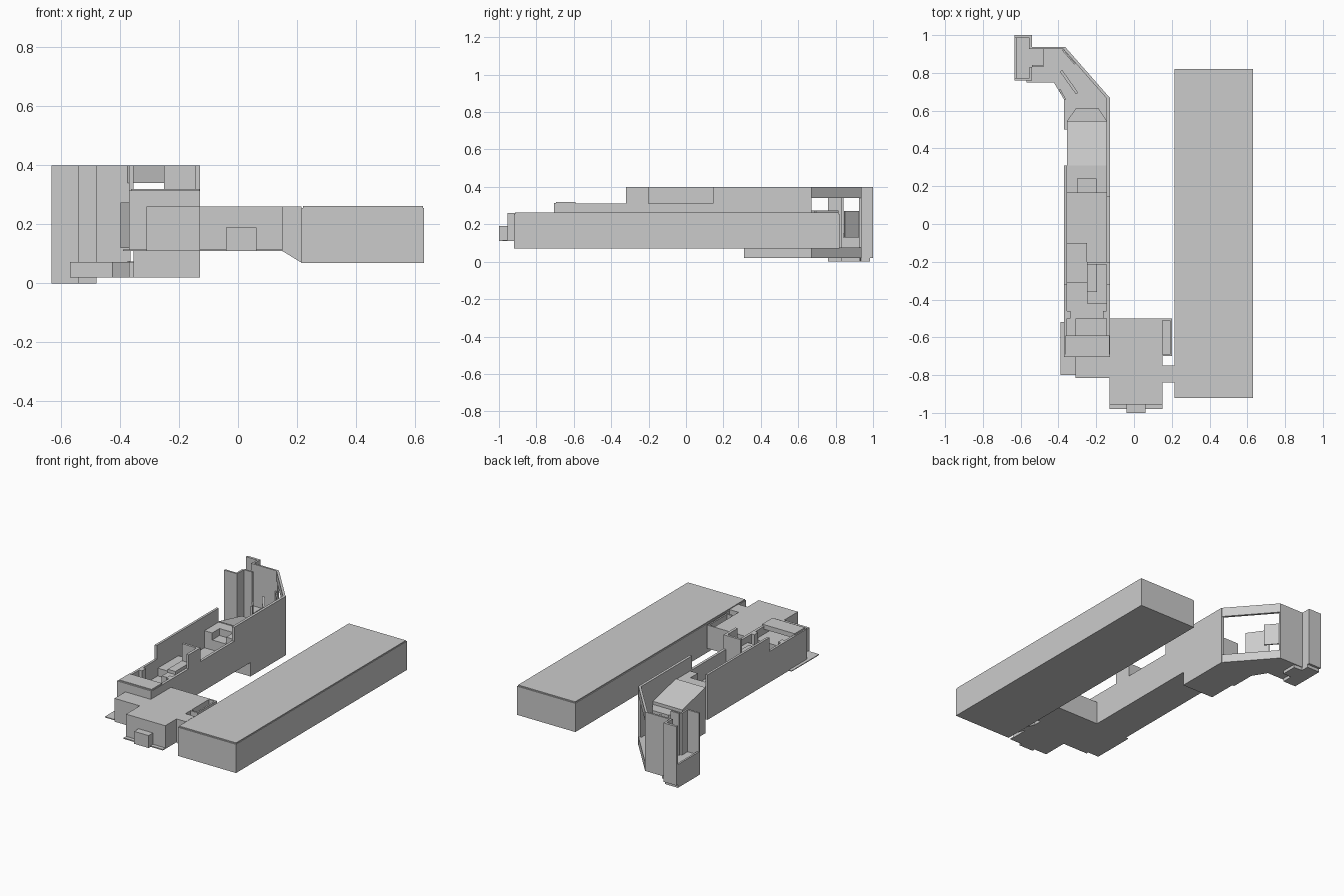
import bpy, bmesh
from mathutils import Vector


def finish(name, bm):
    bmesh.ops.recalc_face_normals(bm, faces=bm.faces)
    me = bpy.data.meshes.new(name)
    bm.to_mesh(me)
    bm.free()
    ob = bpy.data.objects.new(name, me)
    bpy.context.collection.objects.link(ob)
    return ob


def extrude(name, pts, vec):
    bm = bmesh.new()
    f = bm.faces.new([bm.verts.new(p) for p in pts])
    r = bmesh.ops.extrude_face_region(bm, geom=[f])
    verts = [g for g in r['geom'] if isinstance(g, bmesh.types.BMVert)]
    bmesh.ops.translate(bm, vec=Vector(vec), verts=verts)
    return finish(name, bm)


def prism(name, plan, z0, z1):
    return extrude(name, [(x, y, z0) for x, y in plan], (0, 0, z1 - z0))


def box(name, x0, x1, y0, y1, z0, z1):
    return prism(name, [(x0, y0), (x1, y0), (x1, y1), (x0, y1)], z0, z1)


def wall(name, a, b, t, z0, z1):
    # straight wall from a to b, thickened to the left of its direction
    a, b = Vector(a), Vector(b)
    d = (b - a).normalized()
    n = Vector((-d.y, d.x)) * t
    return prism(name, [a, b, b + n, a + n], z0, z1)


# large right block with slightly inset roof
box("right_block", 0.215, 0.63, -0.92, 0.82, 0.07, 0.255)
box("right_block_roof", 0.22, 0.627, -0.915, 0.815, 0.255, 0.262)

# central connector
box("connector_hall", -0.31, 0.15, -0.815, -0.5, 0.11, 0.26)
box("connector_front", -0.13, 0.15, -0.955, -0.8, 0.11, 0.26)
box("front_plinth", -0.13, 0.15, -0.98, -0.95, 0.11, 0.117)
box("porch", -0.04, 0.062, -1.0, -0.95, 0.11, 0.19)
box("side_plate", -0.39, -0.3, -0.8, -0.52, 0.11, 0.115)
extrude("link_passage", [(0.15, -0.84, 0.11), (0.216, -0.84, 0.07),
                         (0.216, -0.84, 0.26), (0.15, -0.84, 0.26)], (0, 0.09, 0))

# recessed light well beside the connector
box("well_floor", 0.15, 0.2, -0.7, -0.5, 0.11, 0.22)
box("well_rim", 0.19, 0.2, -0.7, -0.5, 0.22, 0.26)
for i, y in enumerate((-0.7, -0.51)):
    box(f"well_end_{i}", 0.15, 0.19, y, y + 0.01, 0.22, 0.26)

# left wing: floor, stepped side walls and front roof
box("wing_floor", -0.36, -0.14, -0.7, 0.17, 0.11, 0.2)
box("wing_raised_floor", -0.36, -0.14, 0.165, 0.31, 0.11, 0.265)
extrude("wing_right_wall", [(-0.145, y, z) for y, z in (
    (-0.7, 0.11), (0.31, 0.11), (0.31, 0.02), (0.67, 0.02), (0.67, 0.4), (0.145, 0.4),
    (0.145, 0.31), (-0.2, 0.31), (-0.2, 0.4), (-0.32, 0.4), (-0.32, 0.31), (-0.7, 0.31))],
    (0.017, 0, 0))
extrude("wing_left_wall", [(-0.37, y, z) for y, z in (
    (-0.7, 0.11), (0.31, 0.11), (0.31, 0.4), (-0.32, 0.4), (-0.32, 0.31), (-0.7, 0.31))],
    (0.015, 0, 0))
box("wing_front_wall", -0.37, -0.128, -0.705, -0.69, 0.11, 0.315)
box("wing_front_roof", -0.362, -0.13, -0.695, -0.59, 0.29, 0.32)

# interior boxes and partitions
box("inner_cross_wall", -0.25, -0.14, -0.215, -0.2, 0.2, 0.4)
box("inner_box_right", -0.25, -0.145, -0.42, -0.215, 0.2, 0.27)
box("inner_box_small", -0.25, -0.195, -0.36, -0.215, 0.27, 0.29)
box("inner_box_left", -0.355, -0.25, -0.31, -0.1, 0.2, 0.25)
for i, x in enumerate((-0.355, -0.165)):
    box(f"pilaster_{i}", x, x + 0.02, -0.5, -0.46, 0.2, 0.31)
    box(f"raised_step_{i}", -0.355 if i == 0 else -0.2, -0.3 if i == 0 else -0.145,
        0.165, 0.24, 0.265, 0.31)
box("rear_step", -0.355, -0.145, 0.24, 0.31, 0.265, 0.31)

# sloped rear part of the wing
extrude("ramp", [(-0.355, 0.31, 0.02), (-0.355, 0.545, 0.02),
                 (-0.355, 0.545, 0.26), (-0.355, 0.31, 0.315)], (0.212, 0, 0))
prism("ramp_foot", [(-0.355, 0.545), (-0.143, 0.545), (-0.19, 0.615), (-0.305, 0.615)], 0.02, 0.24)

# angled tail: floor slab, window bands and back wall
prism("tail_floor", [(-0.37, 0.5), (-0.13, 0.5), (-0.13, 0.67), (-0.37, 0.935),
                     (-0.57, 0.935), (-0.57, 0.75), (-0.425, 0.75), (-0.37, 0.66)], 0.02, 0.072)
for label, z0, z1 in (("lower", 0.02, 0.075), ("upper", 0.34, 0.4)):
    wall(f"tail_{label}_band", (-0.128, 0.668), (-0.365, 0.938), 0.015, z0, z1)
wall("tail_back_wall", (-0.365, 0.938), (-0.555, 0.938), 0.012, 0.02, 0.4)
wall("outer_panel", (-0.31, 0.85), (-0.375, 0.925), 0.008, 0.13, 0.27)
wall("inner_panel", (-0.295, 0.695), (-0.38, 0.815), 0.015, 0.12, 0.275)
wall("inner_side_panel", (-0.36, 0.66), (-0.39, 0.715), 0.01, 0.12, 0.275)

# end tower: solid base with thin walls, open towards the left
base = [(-0.632, 0.76), (-0.54, 0.76), (-0.54, 0.83), (-0.48, 0.83),
        (-0.48, 0.93), (-0.54, 0.935), (-0.54, 0.985), (-0.632, 0.985)]
prism("tower_base", base, 0, 0.13)
for i in range(3):
    wall(f"tower_wall_{i}", base[i], base[i + 1], 0.012, 0.02, 0.4)
wall("tower_back_side", (-0.54, 0.926), (-0.54, 1.0), 0.012, 0.02, 0.4)
wall("tower_back_wall", (-0.54, 1.0), (-0.632, 1.0), 0.016, 0.02, 0.4)
box("tower_parapet", -0.632, -0.62, 0.76, 1.0, 0.02, 0.15)
